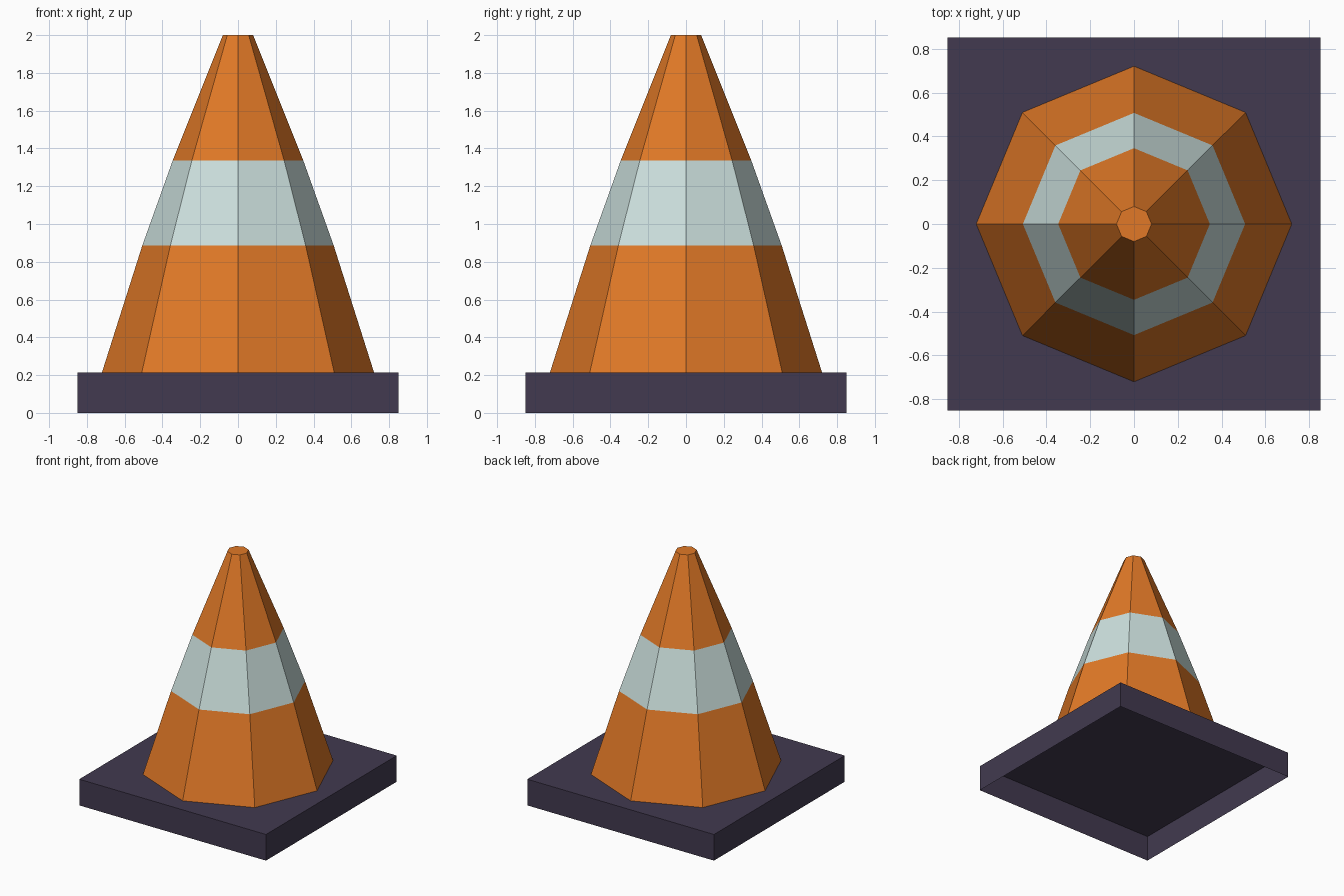
import bpy
import bmesh
from math import cos, sin, tau

cube = bpy.data.objects.get("Cube")
if cube:
    bpy.data.objects.remove(cube, do_unlink=True)


def make_material(name, rgb):
    mat = bpy.data.materials.new(name)
    mat.use_nodes = True
    mat.diffuse_color = (*rgb, 1)
    mat.node_tree.nodes["Principled BSDF"].inputs["Base Color"].default_value = (*rgb, 1)
    return mat


def make_object(name, bm, materials):
    mesh = bpy.data.meshes.new(name)
    bm.to_mesh(mesh)
    bm.free()
    for mat in materials:
        mesh.materials.append(mat)
    obj = bpy.data.objects.new(name, mesh)
    bpy.context.collection.objects.link(obj)
    return obj


orange = make_material("orange", (0.75, 0.19, 0.02))
pale = make_material("pale_stripe", (0.60, 0.74, 0.72))
dark = make_material("dark_base", (0.054, 0.042, 0.08))

BASE_HEIGHT = 0.215
BASE_WIDTH = 1.70
SIDES = 8

# Square base: a thin shell, open underneath
bm = bmesh.new()
bmesh.ops.create_cube(bm, size=1)
for v in bm.verts:
    v.co.x *= BASE_WIDTH
    v.co.y *= BASE_WIDTH
    v.co.z = (v.co.z + 0.5) * BASE_HEIGHT
bm.normal_update()
underside = [f for f in bm.faces if f.normal.z < -0.5]
bmesh.ops.delete(bm, geom=underside, context='FACES_ONLY')
make_object("base", bm, [dark])

# Eight-sided cone: rings of (radius, height), with the middle band striped
profile = [(0.72, BASE_HEIGHT), (0.507, 0.885), (0.346, 1.335), (0.08, 2.0)]
bm = bmesh.new()
rings = [[bm.verts.new((r * cos(tau * i / SIDES), r * sin(tau * i / SIDES), z))
          for i in range(SIDES)] for r, z in profile]
for band, (low, high) in enumerate(zip(rings, rings[1:])):
    for i in range(SIDES):
        j = (i + 1) % SIDES
        face = bm.faces.new((low[i], low[j], high[j], high[i]))
        face.material_index = 1 if band == 1 else 0
bm.faces.new(rings[-1])
make_object("cone", bm, [orange, pale])
